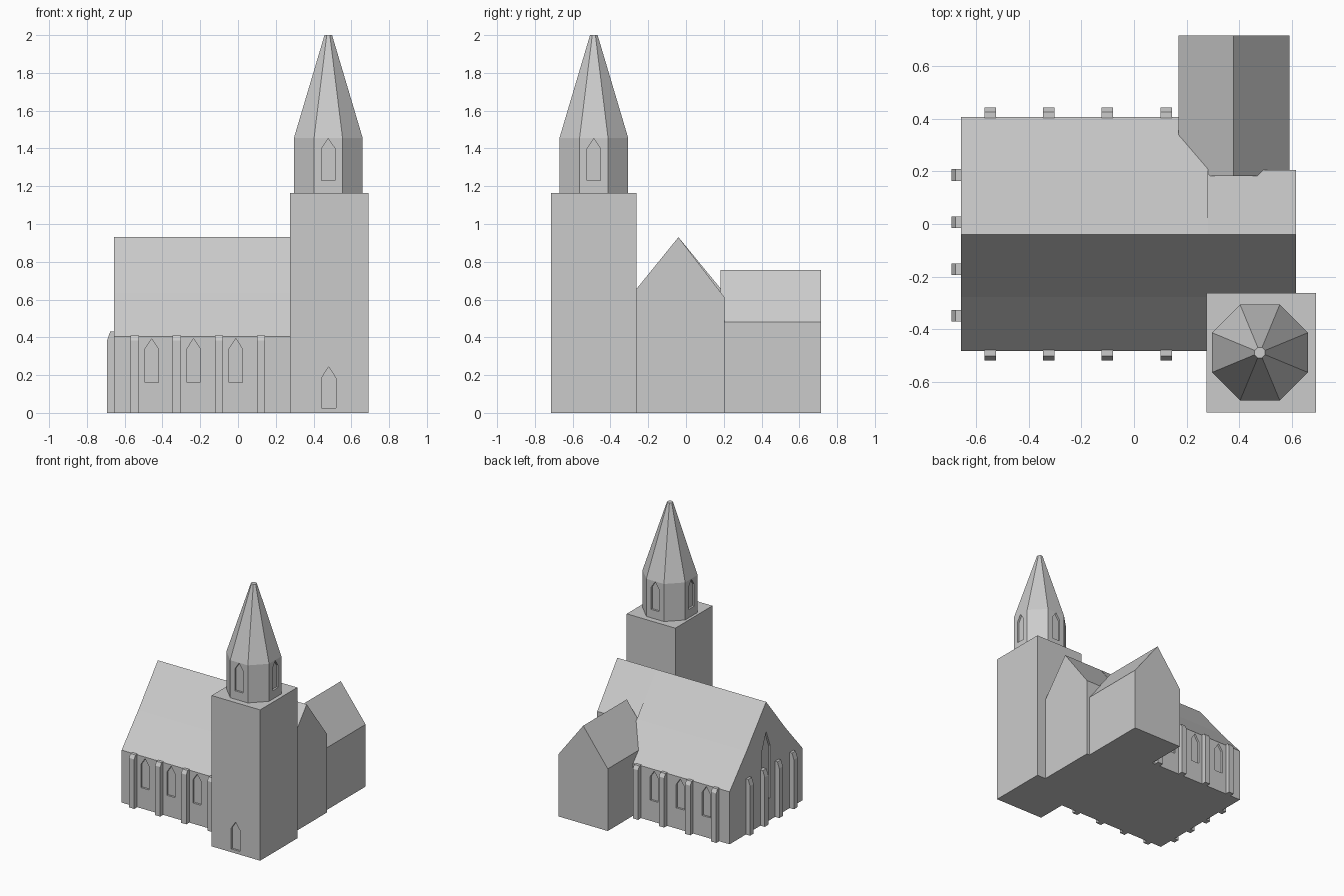
import bpy, bmesh, math
from mathutils import Matrix

if "Cube" in bpy.data.objects:
    bpy.data.objects.remove(bpy.data.objects["Cube"])

stone = bpy.data.materials.new("grey stone")
stone.diffuse_color = (0.6, 0.6, 0.6, 1)
stone.use_nodes = True
stone.node_tree.nodes["Principled BSDF"].inputs["Base Color"].default_value = stone.diffuse_color


def finish(bm, name):
    bmesh.ops.recalc_face_normals(bm, faces=bm.faces)
    me = bpy.data.meshes.new(name)
    bm.to_mesh(me)
    bm.free()
    me.materials.append(stone)
    ob = bpy.data.objects.new(name, me)
    bpy.context.collection.objects.link(ob)
    return ob


def prism(bm, pts, place, a, b):
    """Extrude a 2D profile from depth a to b; place maps (u, v, depth) to xyz."""
    r0 = [bm.verts.new(place(u, v, a)) for u, v in pts]
    r1 = [bm.verts.new(place(u, v, b)) for u, v in pts]
    bm.faces.new(r0)
    bm.faces.new(r1)
    n = len(pts)
    for i in range(n):
        j = (i + 1) % n
        bm.faces.new((r0[i], r0[j], r1[j], r1[i]))


def along_x(u, v, d): return (d, u, v)
def along_y(u, v, d): return (u, d, v)


def solid(name, pts, place, a, b):
    bm = bmesh.new()
    prism(bm, pts, place, a, b)
    return finish(bm, name)


def arch(c, w, z0, spring, top):
    """Pointed opening outline."""
    return [(c - w/2, z0), (c + w/2, z0), (c + w/2, spring), (c, top), (c - w/2, spring)]


def carve(ob, cuts):
    """Recess pointed openings into a body."""
    bm = bmesh.new()
    for c in cuts:
        prism(bm, *c)
    cutter = finish(bm, "opening_cutter")
    cutter.hide_render = True
    m = ob.modifiers.new("openings", 'BOOLEAN')
    m.operation, m.solver, m.object = 'DIFFERENCE', 'EXACT', cutter
    bpy.context.view_layer.objects.active = ob
    bpy.ops.object.modifier_apply(modifier=m.name)
    bpy.data.objects.remove(cutter)


S, N, W, D = -0.482, 0.406, -0.657, 0.015   # side walls, west wall, recess depth

# Nave with aisles
nave = solid("nave", [(S, 0), (S, .405), (-.277, .638), (-.04, .93), (.2, .638),
                      (N, .405), (N, 0)], along_x, W, .28)
cuts = [(arch(-.04, .1, .17, .57, .70), along_x, W - .05, W + D)]
for x in (-.457, -.235, -.012):
    win = arch(x, .07, .16, .34, .393)
    cuts += [(win, along_y, S - .05, S + D), (win, along_y, N - D, N + .05)]
carve(nave, cuts)

# Chancel
solid("chancel", [(-.277, 0), (-.277, .638), (-.04, .93), (.205, .61), (.205, 0)],
      along_x, .28, .615)

# Transept
solid("transept", [(.168, 0), (.168, .48), (.378, .757), (.59, .48), (.59, 0)],
      along_y, .183, .715)

# Buttresses on both sides and the west front
bm = bmesh.new()


def buttress(wall, out, top, c, place):
    pts = [(wall - out*.01, 0), (wall + out*.036, 0), (wall + out*.036, .383),
           (wall + out*.02, top), (wall - out*.01, top)]
    prism(bm, pts, place, c - .022, c + .022)


for x in (-.546, -.324, -.101, .122):
    buttress(S, -1, .41, x, along_x)
    buttress(N, 1, .41, x, along_x)
for y in (.186, .007, -.171, -.349):
    buttress(W, -1, .43, y, along_y)
finish(bm, "buttresses")

# Tower
tower = solid("tower", [(.275, 0), (.275, 1.165), (.69, 1.165), (.69, 0)],
              along_y, -.715, -.262)
carve(tower, [(arch(.48, .076, .025, .185, .243), along_y, -.8, -.715 + D)])

# Octagonal belfry and spire
cx, cy, ap = .478, -.488, .182
bm = bmesh.new()
rings = []
for z, a in ((1.16, ap), (1.455, ap), (2.0, .02)):
    r = a / math.cos(math.pi / 8)
    rings.append([bm.verts.new((cx + r*math.cos((i + .5)*math.pi/4),
                                cy + r*math.sin((i + .5)*math.pi/4), z)) for i in range(8)])
bm.faces.new(rings[0])
bm.faces.new(rings[2])
for lo, hi in zip(rings, rings[1:]):
    for i in range(8):
        j = (i + 1) % 8
        bm.faces.new((lo[i], lo[j], hi[j], hi[i]))
spire = finish(bm, "belfry_and_spire")
wx, wy = arch(cx, .07, 1.23, 1.4, 1.452), arch(cy, .07, 1.23, 1.4, 1.452)
carve(spire, [(wx, along_y, cy - .3, cy - ap + D), (wx, along_y, cy + ap - D, cy + .3),
              (wy, along_x, cx - .3, cx - ap + D), (wy, along_x, cx + ap - D, cx + .3)])
